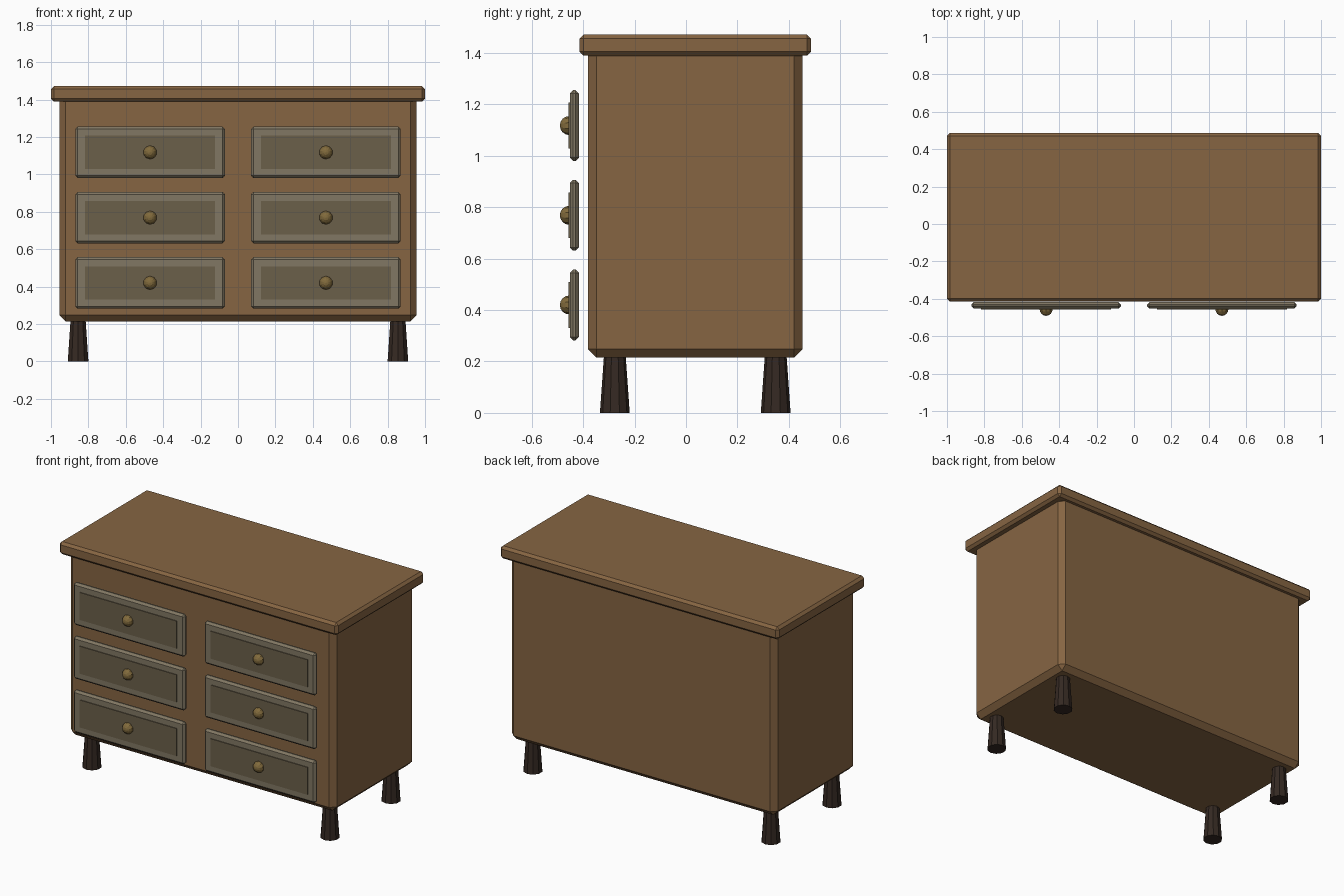
import bpy
from math import radians

if "Cube" in bpy.data.objects:
    bpy.data.objects.remove(bpy.data.objects["Cube"])


def material(name, rgb):
    m = bpy.data.materials.new(name)
    m.diffuse_color = (*rgb, 1)
    m.use_nodes = True
    m.node_tree.nodes["Principled BSDF"].inputs["Base Color"].default_value = m.diffuse_color
    return m


wood = material("wood", (0.24, 0.13, 0.055))
dark_wood = material("dark_wood", (0.035, 0.022, 0.016))
frame_grey = material("drawer_frame", (0.22, 0.185, 0.125))
panel_grey = material("drawer_panel", (0.145, 0.115, 0.068))
brass = material("brass", (0.22, 0.145, 0.045))


def box(name, x, y, z, mat, bevel=0):
    """Box from (min, max) ranges, with an optional flat chamfer."""
    ranges = (x, y, z)
    bpy.ops.mesh.primitive_cube_add(size=1, location=[(a + b) / 2 for a, b in ranges])
    ob = bpy.context.object
    ob.name = name
    ob.scale = [b - a for a, b in ranges]
    bpy.ops.object.transform_apply(location=False, rotation=False, scale=True)
    ob.data.materials.append(mat)
    if bevel:
        mod = ob.modifiers.new("chamfer", 'BEVEL')
        mod.width = bevel
        mod.segments = 1
    return ob


CY = 0.036  # centre of the cabinet in depth

# Cabinet and top slab
box("cabinet_body", (-0.955, 0.955), (CY - 0.418, CY + 0.418), (0.215, 1.422), wood, 0.033)
box("top_slab", (-1, 1), (CY - 0.451, CY + 0.451), (1.39, 1.472), wood, 0.016)

# Tapered legs
for sx, side in ((-1, "left"), (1, "right")):
    for sy, end in ((-1, "front"), (1, "back")):
        bpy.ops.mesh.primitive_cone_add(vertices=10, radius1=0.058, radius2=0.041, depth=0.24,
                                        location=(sx * 0.855, CY + sy * 0.313, 0.12))
        leg = bpy.context.object
        leg.name = f"{end}_{side}_leg"
        leg.data.materials.append(dark_wood)

# Drawers: chamfered front, raised panel and knob
for sx, side in ((-1, "left"), (1, "right")):
    for row, label in enumerate(("bottom", "middle", "top")):
        x, z = sx * 0.47, 0.42 + row * 0.349
        tag = f"{label}_{side}"
        box(f"drawer_front_{tag}", (x - 0.4, x + 0.4), (-0.452, -0.417),
            (z - 0.138, z + 0.138), frame_grey, 0.013)
        box(f"drawer_panel_{tag}", (x - 0.348, x + 0.348), (-0.457, -0.437),
            (z - 0.089, z + 0.089), panel_grey)
        bpy.ops.mesh.primitive_uv_sphere_add(segments=10, ring_count=8, radius=0.037,
                                             location=(x, -0.454, z), rotation=(radians(90), 0, 0))
        knob = bpy.context.object
        knob.name = f"knob_{tag}"
        knob.data.materials.append(brass)
